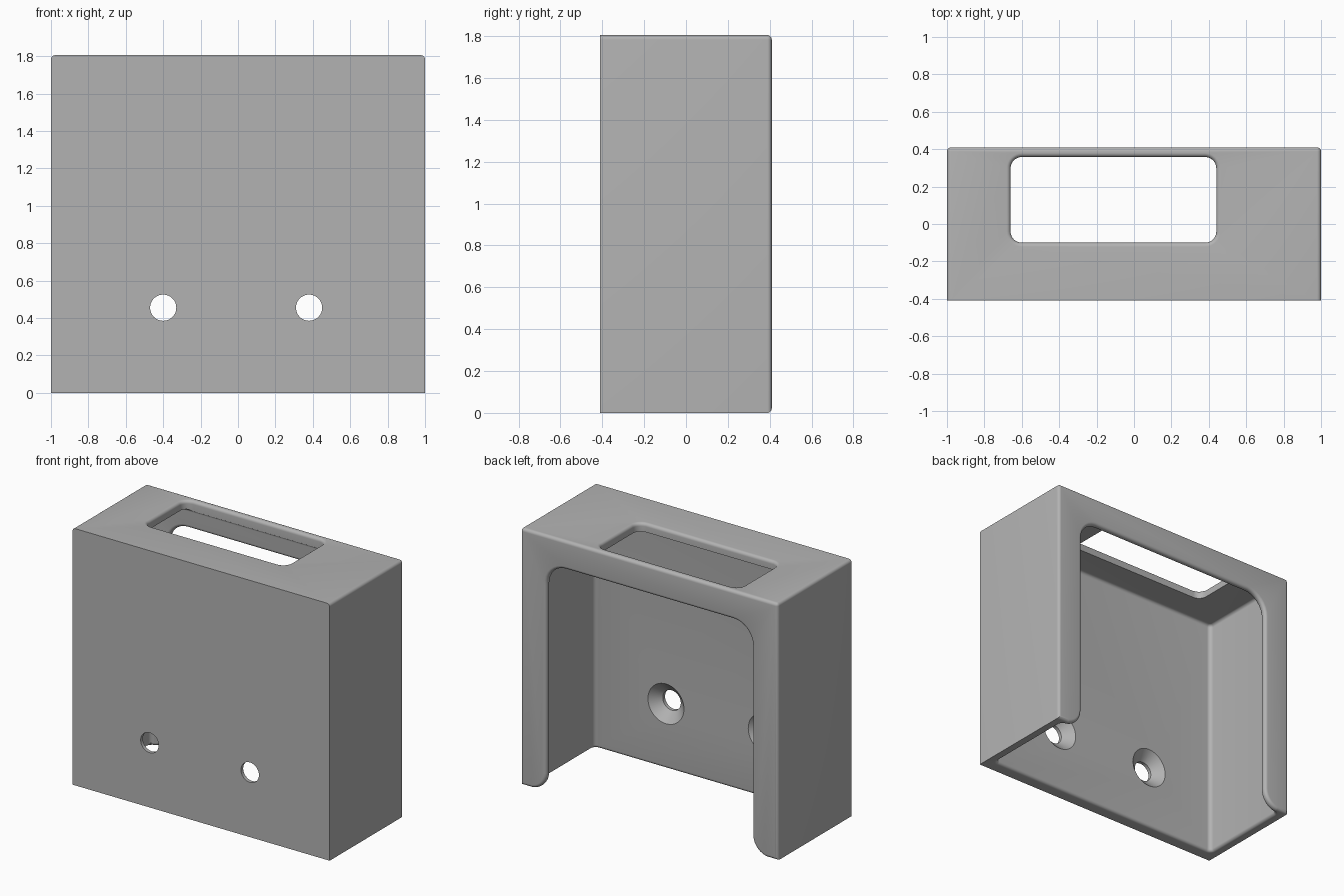
import bpy, bmesh
from math import pi, cos, sin

FILLET = 0.022
STEPS = 6

cube = bpy.data.objects.get("Cube")
if cube:
    bpy.data.objects.remove(cube)

grey = bpy.data.materials.new("plain grey")
grey.use_nodes = True
grey.diffuse_color = (0.45, 0.45, 0.45, 1)
grey.node_tree.nodes["Principled BSDF"].inputs["Base Color"].default_value = (0.45, 0.45, 0.45, 1)


def arc(cx, cy, r, start, end, n=8):
    """Points along an arc, angles in quarter turns."""
    angles = [(start + (end - start) * i / n) * pi / 2 for i in range(n + 1)]
    return [(cx + r * cos(a), cy + r * sin(a)) for a in angles]


def rounded_rect(x0, x1, y0, y1, r):
    def outline(o):
        q = r + o
        return (arc(x1 - r, y1 - r, q, 0, 1) + arc(x0 + r, y1 - r, q, 1, 2)
                + arc(x0 + r, y0 + r, q, 2, 3) + arc(x1 - r, y0 + r, q, 3, 4))
    return outline


def circle(cx, cy, r):
    return lambda o: arc(cx, cy, r + o, 0, 4, 48)[:-1]


def back_opening(o):
    """Arch with rounded top corners and flared feet."""
    half, top, r, foot = 0.80, 1.605, 0.15, 0.13
    side = (arc(half + foot, foot - 0.002, foot - o, 3, 2)
            + arc(half - r, top - r, r + o, 0, 1))
    side = [(half + foot, -0.1)] + side
    return side + [(-x, z) for x, z in reversed(side)]


def quarter(w0, w1, o0, o1, flip=False):
    """Stations of a quarter-round from (w0, o0) to (w1, o1)."""
    result = []
    for i in range(STEPS + 1):
        a = i / STEPS * pi / 2
        s, c = sin(a), 1 - cos(a)
        if flip:
            s, c = c, s
        result.append((w0 + (w1 - w0) * s, o0 + (o1 - o0) * c))
    return result


def loft(name, outline, stations, axis):
    """Closed solid through an outline offset at each station along an axis."""
    bm = bmesh.new()
    rings = []
    for w, o in stations:
        place = (lambda u, v: (u, v, w)) if axis == "Z" else (lambda u, v: (u, w, v))
        rings.append([bm.verts.new(place(u, v)) for u, v in outline(o)])
    for a, b in zip(rings, rings[1:]):
        for i in range(len(a)):
            j = (i + 1) % len(a)
            bm.faces.new((a[i], a[j], b[j], b[i]))
    bm.faces.new(rings[0])
    bm.faces.new(rings[-1])
    bmesh.ops.recalc_face_normals(bm, faces=bm.faces)
    return to_object(name, bm)


def to_object(name, bm):
    mesh = bpy.data.meshes.new(name)
    bm.to_mesh(mesh)
    bm.free()
    mesh.materials.append(grey)
    obj = bpy.data.objects.new(name, mesh)
    bpy.context.collection.objects.link(obj)
    return obj


# Outer shell: rounded around the back and along the top sides
bm = bmesh.new()
bmesh.ops.create_cube(bm, size=1)
for v in bm.verts:
    v.co = (v.co.x * 2, v.co.y * 0.82, (v.co.z + 0.5) * 1.805)
rounded = [e for e in bm.edges
           if all(v.co.y > 0 for v in e.verts)
           or all(v.co.z > 1 for v in e.verts) and abs(e.verts[0].co.x - e.verts[1].co.x) < 0.1]
bmesh.ops.bevel(bm, geom=rounded, offset=FILLET, segments=STEPS, profile=0.5, affect="EDGES")
holder = to_object("holder_shell", bm)

# Cavity open at the bottom, with a rounded rim and ceiling
F = FILLET
cavity = loft("cavity_cutter", rounded_rect(-0.935, 0.935, -0.32, 0.362, 0.03),
              [(-0.1, F)] + quarter(0, F, F, 0, True)
              + quarter(1.745 - F, 1.745, 0, -F), "Z")

# Opening in the back, rounded on both sides of the lip
opening = loft("back_opening_cutter", back_opening,
               [(0.3, F)] + quarter(0.362, 0.362 + F, F, 0, True)
               + quarter(0.41 - F, 0.41, 0, F) + [(0.5, F)], "Y")

# Slot in the top with a rounded upper rim
slot = loft("top_slot_cutter", rounded_rect(-0.66, 0.44, -0.10, 0.358, 0.06),
            [(1.68, 0)] + quarter(1.805 - F, 1.805, 0, F) + [(1.9, F)], "Z")

# Countersunk screw holes in the front wall
holes = [loft("screw_hole_cutter", circle(x, 0.455, 0.07),
              [(-0.5, 0), (-0.385, 0), (-0.32, 0.07), (-0.29, 0.07)], "Y")
         for x in (-0.40, 0.38)]

bpy.context.view_layer.objects.active = holder
for cutter in [cavity, opening, slot] + holes:
    cutter.hide_render = True
    cut = holder.modifiers.new(cutter.name, "BOOLEAN")
    cut.operation = "DIFFERENCE"
    cut.solver = "EXACT"
    cut.object = cutter
    bpy.ops.object.modifier_apply(modifier=cut.name)
    bpy.data.objects.remove(cutter)

bpy.ops.object.select_all(action="DESELECT")
holder.select_set(True)
bpy.ops.object.shade_smooth_by_angle(angle=pi / 6)
